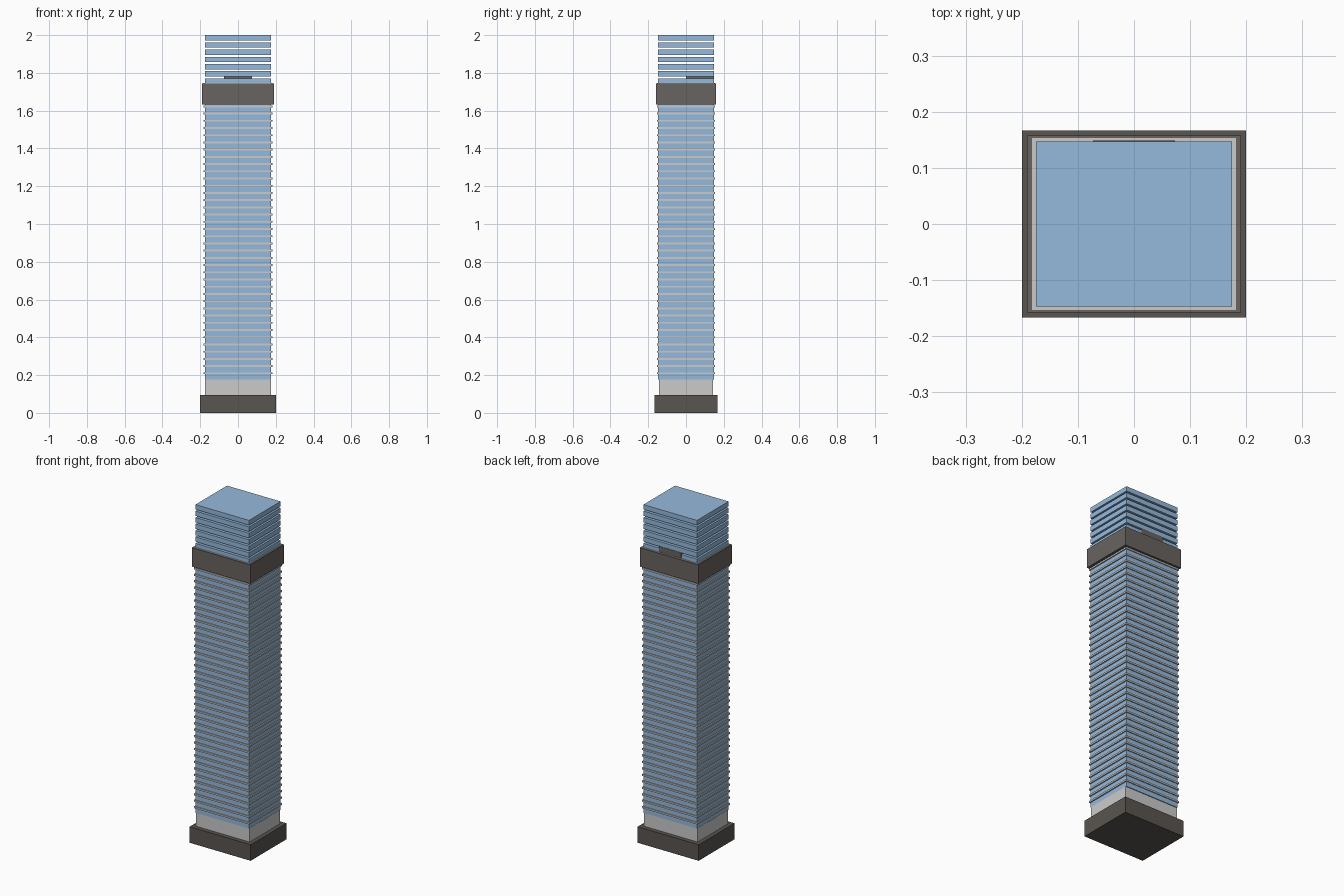
import bpy

if "Cube" in bpy.data.objects:
    bpy.data.objects.remove(bpy.data.objects["Cube"])


def material(name, color):
    m = bpy.data.materials.new(name)
    m.diffuse_color = (*color, 1)
    m.use_nodes = True
    m.node_tree.nodes["Principled BSDF"].inputs["Base Color"].default_value = m.diffuse_color
    return m


GLASS = material("glass_blue", (0.30, 0.49, 0.72))
DARK = material("dark_stone", (0.10, 0.09, 0.08))
BROWN = material("brown_stone", (0.14, 0.125, 0.115))


def box(name, hx, hy, z0, z1, mat=None, y=0.0):
    """Box from half widths, bottom and top heights."""
    bpy.ops.mesh.primitive_cube_add(size=1, location=(0, y, (z0 + z1) / 2))
    ob = bpy.context.object
    ob.name = name
    ob.scale = (2 * hx, 2 * hy, z1 - z0)
    bpy.ops.object.transform_apply(location=False, rotation=False, scale=True)
    if mat:
        ob.data.materials.append(mat)
    return ob


def stack(ob, count, pitch):
    """Repeat a storey upwards."""
    arr = ob.modifiers.new("storeys", 'ARRAY')
    arr.count = count
    arr.use_relative_offset = False
    arr.use_constant_offset = True
    arr.constant_offset_displace = (0, 0, pitch)


# Storey layout, shared by glass and slabs
PITCH = 0.0382
BAND = 0.0285
START = 2.0 - BAND - 47 * PITCH
COLLAR_LOW, COLLAR_HIGH = 1.633, 1.745

# Base and lobby
box("base", 0.20, 0.167, 0, 0.095, DARK)
box("lobby", 0.176, 0.142, 0.095, START)

# Glass storeys over the full height, open gaps above the collar
stack(box("glass_storeys", 0.175, 0.147, START, START + BAND, GLASS), 48, PITCH)

# Floor slabs between the lower storeys
stack(box("floor_slabs", 0.182, 0.153, START + BAND, START + PITCH), 38, PITCH)

# Upper collar with the thin slab on top of it
box("collar", 0.191, 0.158, COLLAR_LOW, COLLAR_HIGH, BROWN)
box("collar_top_slab", 0.182, 0.153, COLLAR_HIGH - 0.006, COLLAR_HIGH + 0.002)

# Roof plant block at the back of the collar
box("plant_block", 0.073, 0.0745, COLLAR_HIGH, 1.782, BROWN, y=0.0745)
